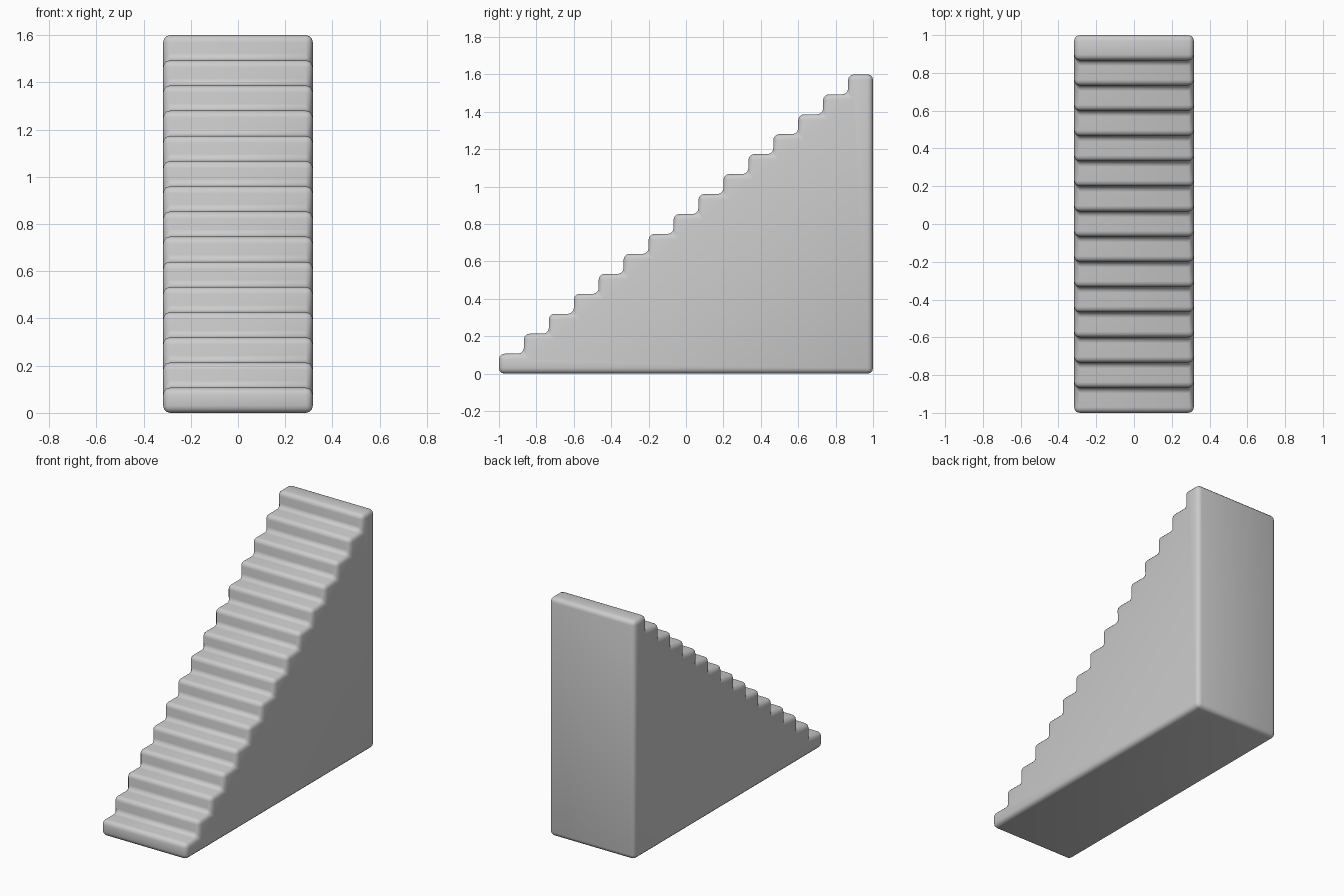
import bpy, bmesh

if "Cube" in bpy.data.objects:
    bpy.data.objects.remove(bpy.data.objects["Cube"])

STEPS, HALF_W, LENGTH, HEIGHT = 15, 0.317, 2.0, 1.6
run, rise = LENGTH / STEPS, HEIGHT / STEPS

# Stepped side profile (y, z)
profile = [(-1, 0)]
for i in range(STEPS):
    y, z = -1 + i * run, (i + 1) * rise
    profile += [(y, z), (y + run, z)]
# remaining corner: bottom back
profile.append((1, 0))

# Extrude the profile across the width
bm = bmesh.new()
side = bm.faces.new([bm.verts.new((-HALF_W, y, z)) for y, z in profile])
ext = bmesh.ops.extrude_face_region(bm, geom=[side], use_keep_orig=True)
moved = [v for v in ext["geom"] if isinstance(v, bmesh.types.BMVert)]
bmesh.ops.translate(bm, verts=moved, vec=(2 * HALF_W, 0, 0))
bmesh.ops.recalc_face_normals(bm, faces=bm.faces)
mesh = bpy.data.meshes.new("staircase")
bm.to_mesh(mesh)
bm.free()
stairs = bpy.data.objects.new("staircase", mesh)
bpy.context.collection.objects.link(stairs)

# Soft rounded edges everywhere, including the inner step corners
bevel = stairs.modifiers.new("rounded_edges", "BEVEL")
bevel.width = 0.03
bevel.segments = 3
bevel.limit_method = "ANGLE"

bpy.context.view_layer.objects.active = stairs
stairs.select_set(True)
bpy.ops.object.modifier_apply(modifier=bevel.name)
bpy.ops.object.shade_smooth_by_angle(angle=0.7)
